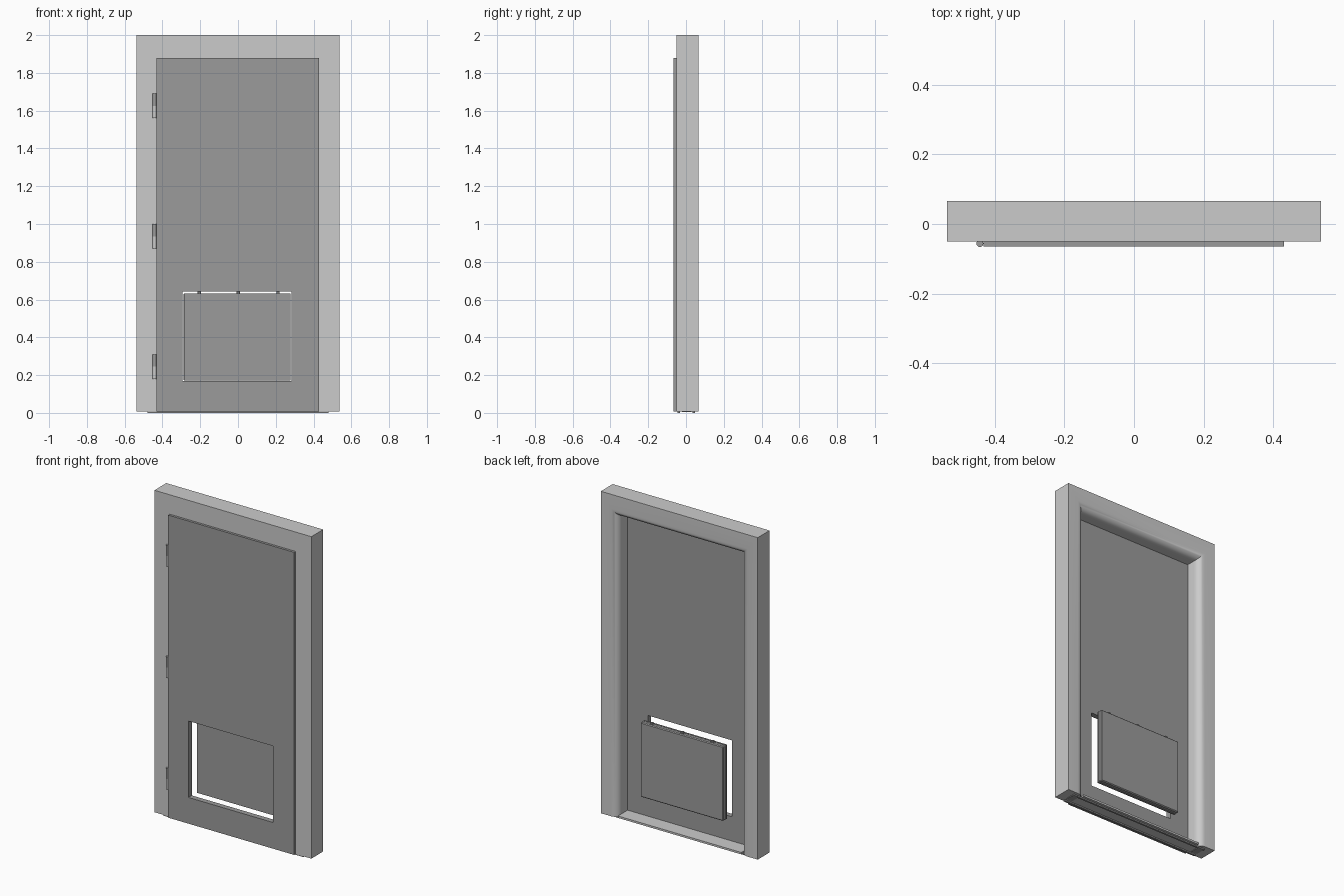
import bpy, bmesh

if "Cube" in bpy.data.objects:
    bpy.data.objects.remove(bpy.data.objects["Cube"])


def grey(name, v):
    mat = bpy.data.materials.new(name)
    mat.diffuse_color = (v, v, v, 1)
    mat.use_nodes = True
    mat.node_tree.nodes["Principled BSDF"].inputs["Base Color"].default_value = mat.diffuse_color
    return mat


LIGHT, DARK = grey("frame_grey", 0.68), grey("door_grey", 0.33)


def finish(name, bm, mat):
    bmesh.ops.recalc_face_normals(bm, faces=bm.faces)
    me = bpy.data.meshes.new(name)
    bm.to_mesh(me)
    bm.free()
    me.materials.append(mat)
    ob = bpy.data.objects.new(name, me)
    bpy.context.collection.objects.link(ob)
    return ob


def extrude_y(bm, faces, depth):
    ret = bmesh.ops.extrude_face_region(bm, geom=faces)
    verts = [g for g in ret["geom"] if isinstance(g, bmesh.types.BMVert)]
    bmesh.ops.translate(bm, verts=verts, vec=(0, depth, 0))


def box(name, x0, x1, y0, y1, z0, z1, bevel=0, mat=DARK):
    bm = bmesh.new()
    vs = [bm.verts.new((x, y0, z)) for x, z in ((x0, z0), (x1, z0), (x1, z1), (x0, z1))]
    extrude_y(bm, [bm.faces.new(vs)], y1 - y0)
    if bevel:
        bmesh.ops.bevel(bm, geom=bm.edges[:], offset=bevel, segments=1, affect='EDGES')
    return finish(name, bm, mat)


def cylinder(name, x, y, z0, z1, r, mat):
    bpy.ops.mesh.primitive_cylinder_add(vertices=16, radius=r, depth=z1 - z0,
                                        location=(x, y, (z0 + z1) / 2))
    ob = bpy.context.object
    ob.name = name
    ob.data.materials.append(mat)
    bpy.ops.object.shade_smooth_by_angle()


# Door frame: U-shaped outline with a broad rounded inner edge at the back
FRONT, BACK, BASE = -0.05, 0.066, 0.008
IN_X, IN_Z = 0.422, 1.868
outline = [(-0.537, BASE), (-0.537, 2), (0.537, 2), (0.537, BASE),
           (IN_X, BASE), (IN_X, IN_Z), (-IN_X, IN_Z), (-IN_X, BASE)]
bm = bmesh.new()
face = bm.faces.new([bm.verts.new((x, FRONT, z)) for x, z in outline])
extrude_y(bm, [face], BACK - FRONT)
inner = [e for e in bm.edges if all(v.co.y > 0 and abs(v.co.x) < 0.5 for v in e.verts)]
bmesh.ops.bevel(bm, geom=inner, offset=0.045, segments=8, profile=0.5, affect='EDGES')
frame = finish("door_frame", bm, LIGHT)
bpy.context.view_layer.objects.active = frame
frame.select_set(True)
bpy.ops.object.shade_smooth_by_angle()

# Door leaf with a rectangular hatch opening
bm = bmesh.new()
loops = [[bm.verts.new((x, -0.065, z)) for x, z in ((a, c), (b, c), (b, d), (a, d))]
         for a, b, c, d in ((-0.432, 0.43, BASE, 1.88), (-0.294, 0.284, 0.17, 0.643))]
ring = [bm.faces.new((loops[0][i], loops[0][(i + 1) % 4],
                      loops[1][(i + 1) % 4], loops[1][i])) for i in range(4)]
extrude_y(bm, ring, 0.033)
finish("door_leaf", bm, DARK)

# Hatch flap: set back behind the opening, two layers
box("flap_front_panel", -0.287, 0.278, 0.01, 0.02, 0.172, 0.632)
box("flap_body", -0.288, 0.279, 0.02, 0.048, 0.171, 0.633, 0.005)

# Flap hinge studs
for i, x in enumerate((-0.205, 0.002, 0.212)):
    box(f"flap_hinge_{i + 1}", x - 0.009, x + 0.009, 0.022, 0.04, 0.625, 0.643, 0.002)

# Door hinges: two stacked knuckles each
for i, z in enumerate((0.18, 0.87, 1.56)):
    cylinder(f"hinge_lower_knuckle_{i + 1}", -0.442, -0.056, z, z + 0.065, 0.01, LIGHT)
    cylinder(f"hinge_upper_knuckle_{i + 1}", -0.442, -0.056, z + 0.065, z + 0.13, 0.01, DARK)

# Threshold sill with rails and end brackets underneath
box("threshold", -IN_X, IN_X, -0.042, 0.062, BASE, 0.02, mat=LIGHT)
for name, y in (("front", -0.045), ("back", 0.035)):
    box(f"threshold_{name}_rail", -0.48, 0.48, y, y + 0.012, 0, 0.012)
for name, s in (("left", -1), ("right", 1)):
    a, b = sorted((s * 0.44, s * 0.48))
    box(f"threshold_{name}_bracket", a, b, -0.02, 0.03, 0.004, 0.012)
